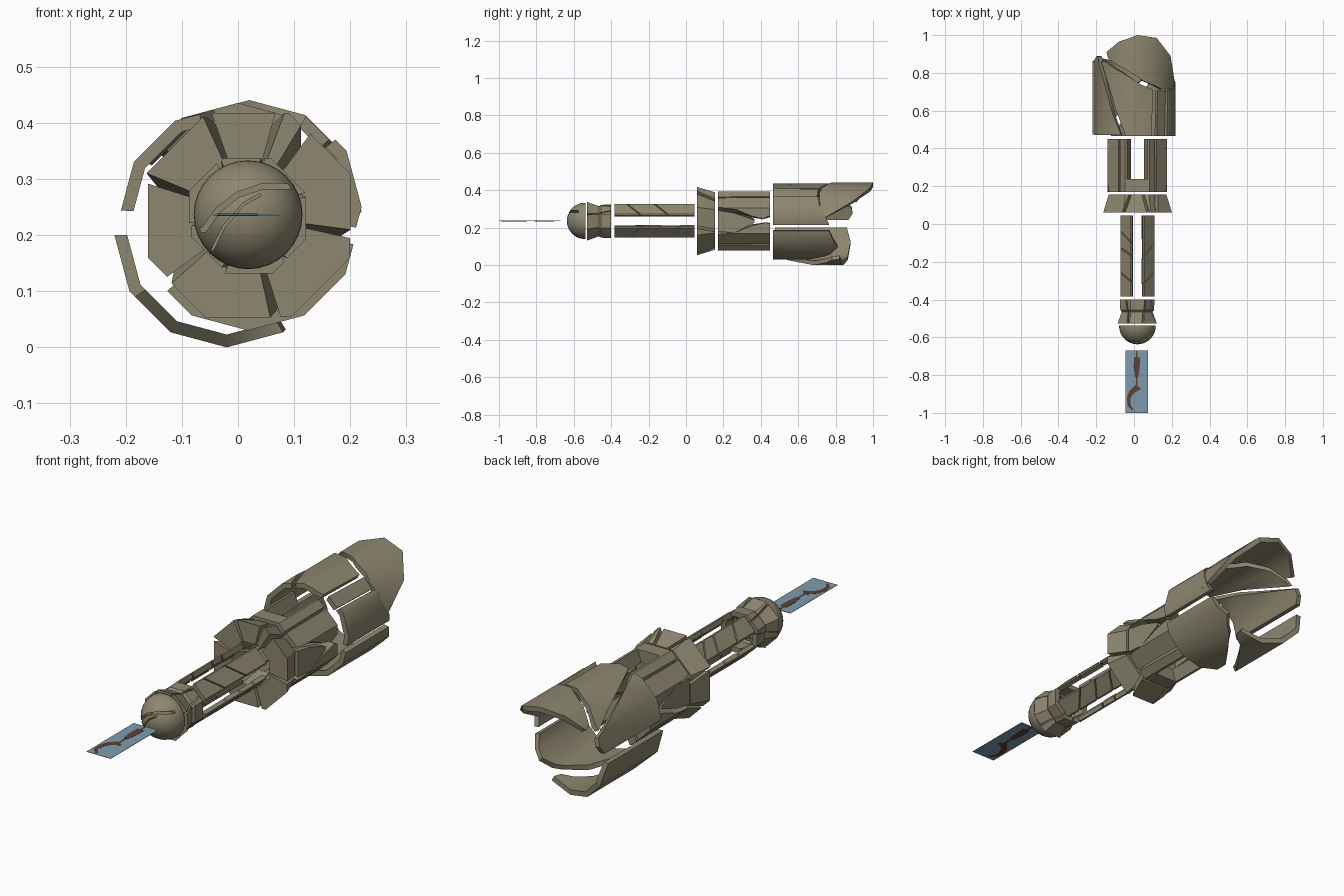
import bpy, bmesh, math, random
from mathutils import Vector

if "Cube" in bpy.data.objects:
    bpy.data.objects.remove(bpy.data.objects["Cube"])

random.seed(4)
CX, CZ = 0.018, 0.236


def material(name, rgb):
    m = bpy.data.materials.new(name)
    m.diffuse_color = (*rgb, 1)
    m.use_nodes = True
    m.node_tree.nodes["Principled BSDF"].inputs["Base Color"].default_value = m.diffuse_color
    return m


OLIVE = material("olive_metal", (0.27, 0.24, 0.16))
BLUE = material("pale_blue", (0.21, 0.33, 0.43))
BROWN = material("dark_brown", (0.12, 0.05, 0.035))


def finish(bm, name, mat, smooth=0):
    bmesh.ops.recalc_face_normals(bm, faces=bm.faces[:])
    me = bpy.data.meshes.new(name)
    bm.to_mesh(me)
    bm.free()
    me.materials.append(mat)
    ob = bpy.data.objects.new(name, me)
    bpy.context.collection.objects.link(ob)
    if smooth:
        bpy.context.view_layer.objects.active = ob
        bpy.ops.object.select_all(action='DESELECT')
        ob.select_set(True)
        bpy.ops.object.shade_smooth_by_angle(angle=math.radians(smooth))
    return ob


def shard(name, poly, prof, thick, n=8, phase=22.5, c=(CX, CZ), smooth=0):
    """Piece of an n-sided tube: outline in (degrees, y), profile [(y, apothem)]."""
    step = 360 / n
    bm = bmesh.new()
    bm.faces.new([bm.verts.new((a, y, 0)) for a, y in poly])

    def cut(co, no):
        bmesh.ops.bisect_plane(bm, geom=bm.verts[:] + bm.edges[:] + bm.faces[:],
                               plane_co=co, plane_no=no, dist=1e-5)
    for k in range(-n, 2 * n):
        cut((phase + k * step, 0, 0), (1, 0, 0))
    for y, _ in prof[1:-1]:
        cut((0, y, 0), (0, 1, 0))

    def place(v, inset):
        a, y = v.co.x, v.co.y
        r = prof[-1][1] if y > prof[0][0] else prof[0][1]
        for (y0, r0), (y1, r1) in zip(prof, prof[1:]):
            if y0 <= y <= y1:
                r = r0 + (r1 - r0) * (y - y0) / (y1 - y0)
        off = (a - phase) % step - step / 2
        r = (r - inset) / math.cos(math.radians(off))
        t = math.radians(a)
        v.co = (c[0] + r * math.cos(t), y, c[1] + r * math.sin(t))
    outer = bm.verts[:]
    res = bmesh.ops.extrude_face_region(bm, geom=bm.faces[:], use_keep_orig=True)
    inner = [g for g in res["geom"] if isinstance(g, bmesh.types.BMVert)]
    for v in outer:
        place(v, 0)
    for v in inner:
        place(v, thick)
    return finish(bm, name, OLIVE, smooth)


def cracked_ring(name, cracks, prof, thick, gap):
    """Ring split at cracks given as (front angle, back angle)."""
    y0, y1 = prof[0][0], prof[-1][0]
    for i, (a0, a1) in enumerate(cracks):
        b0, b1 = cracks[(i + 1) % len(cracks)]
        if i == len(cracks) - 1:
            b0, b1 = b0 + 360, b1 + 360
        shard(f"{name}_{i + 1}", [(a0 + gap, y0), (b0 - gap, y0), (b1 - gap, y1), (a1 + gap, y1)],
              prof, thick, c=(CX + random.uniform(-.003, .003), CZ + random.uniform(-.003, .003)))


# Cracked end dome
bm = bmesh.new()
bmesh.ops.create_uvsphere(bm, u_segments=32, v_segments=20, radius=0.097)
for v in bm.verts:
    v.co = Vector((v.co.x + CX, v.co.z - 0.54, v.co.y + CZ))
res = bmesh.ops.bisect_plane(bm, geom=bm.verts[:] + bm.edges[:] + bm.faces[:], dist=1e-5,
                             plane_co=(0, -0.538, 0), plane_no=(0, 1, 0), clear_outer=True)
bmesh.ops.holes_fill(bm, edges=[e for e in bm.edges if e.is_boundary])
dome = finish(bm, "end_dome", OLIVE, 40)


def ribbon_cut(target, name, path, width):
    bm = bmesh.new()
    rows = []
    for i, (x, z) in enumerate(path):
        p, q = path[max(i - 1, 0)], path[min(i + 1, len(path) - 1)]
        d = Vector((q[0] - p[0], q[1] - p[1])).normalized() * width / 2
        rows.append([bm.verts.new((x + s * d.y, y, z - s * d.x))
                     for s, y in ((-1, -.7), (1, -.7), (1, -.575), (-1, -.575))])
    for r, s in zip(rows, rows[1:]):
        for k in range(4):
            bm.faces.new((r[k], r[(k + 1) % 4], s[(k + 1) % 4], s[k]))
    bm.faces.new(rows[0])
    bm.faces.new(rows[-1])
    cutter = finish(bm, name, OLIVE)
    mod = target.modifiers.new(name, 'BOOLEAN')
    mod.operation, mod.object, mod.solver = 'DIFFERENCE', cutter, 'EXACT'
    bpy.context.view_layer.objects.active = target
    bpy.ops.object.modifier_apply(modifier=name)
    bpy.data.objects.remove(cutter)


ribbon_cut(dome, "upper_crack", [(-.09, .20), (-.06, .21), (-.035, .245), (0, .272), (.045, .287), (.13, .287)], .010)
ribbon_cut(dome, "lower_crack", [(-.07, .13), (-.045, .175), (-.025, .215), (.01, .255), (.04, .272)], .005)

# Flared pommel ring
cracked_ring("pommel", [(20, 38), (75, 60), (118, 130), (190, 170), (245, 262), (310, 300)],
             [(-.528, .103), (-.465, .08), (-.455, .088), (-.40, .09)], .022, 2)

# Four broken grip rails
for i, mid in enumerate((45, 135, 225, 315)):
    a, b = mid - 27, mid + 27
    cuts = [(-.387, -.387)]
    for base in (-.27, -.15, -.05)[:2 + i % 2]:
        s = random.choice((-1, 1)) * random.uniform(.02, .045)
        m = base + random.uniform(-.025, .025)
        cuts.append((m - s, m + s))
    cuts.append((.05, .05))
    for k, ((p, q), (r, s)) in enumerate(zip(cuts, cuts[1:])):
        g = .004
        shard(f"grip_rail_{i + 1}_{k + 1}", [(a, p + g), (b, q + g), (b, s - g), (a, r - g)],
              [(-.39, .09), (.05, .09)], .018 + .002 * (k % 2))

# Wide cracked collar
cracked_ring("collar", [(-10, -18), (56, 48), (72, 78), (112, 104), (160, 168), (219, 211), (285, 296)],
             [(.06, .181), (.155, .152)], .088, 2.5)

# Body: front band with slots, corner prongs and side wedges
BODY = [(.17, .157), (.455, .157)]
for i, (side, off) in enumerate(((0, 0), (180, 0))):
    shard(f"body_wedge_{i + 1}", [(side - 20, .17), (side + 20, .17), (side + 15, .26), (side + 2, .365),
                                  (side - 4, .365), (side - 22, .26)], BODY, .05)
    for s, nm in ((1, "upper"), (-1, "lower")):
        up = [(25, .17), (90, .17), (90, .238), (71, .238), (71, .45), (9, .45), (3, .41), (8, .355), (20, .27)]
        if s < 0:
            up[5], up[6] = (5, .45), (2, .43)
        # mirrored left/right and up/down
        pts = [(s * a if side == 0 else 180 - s * a, y) for a, y in up]
        first = [(p, y) for p, y in pts]
        k = 50 * s if side == 0 else 180 - 50 * s
        j = 54 * s if side == 0 else 180 - 54 * s
        shard(f"body_{nm}_side_{i + 1}", [first[0], (k, .17), (j - (j - k) * .9, .45)] + first[5:], BODY, .05,
              c=(CX, CZ + .003 * s))
        shard(f"body_{nm}_prong_{i + 1}", [(j, .17)] + first[1:5] + [(j + (j - k) * .3, .45)], BODY, .055)

# Large broken emitter shroud
R = [(.4, .1935), (1.0, .1935)]


def shroud(name, poly, c):
    shard(name, poly, R, .022, n=12, phase=0, c=c, smooth=35)


shroud("shroud_top_lid", [(0, .72), (48, .712), (80, .755), (110, .82), (143, .875), (147, .91), (120, .965),
                          (90, 1.0), (60, .985), (30, .89), (12, .79)], (.02, .24))
shroud("shroud_upper_middle", [(62, .465), (103, .465), (125, .66), (150, .86), (143, .86), (110, .805),
                               (80, .74), (60, .71)], (.0, .235))
shroud("shroud_upper_strip", [(42, .465), (59, .465), (57, .708), (40, .702)], (.018, .24))
shroud("shroud_left", [(107, .47), (176, .47), (176, .87), (165, .89), (154, .885), (129, .66)], (-.012, .23))
shroud("shroud_lower_left", [(180, .475), (214, .475), (237, .53), (285, .75), (300, .78), (302, .82), (270, .84),
                             (240, .865), (205, .88), (180, .86)], (-.02, .2))
shroud("shroud_lower_right", [(222, .465), (346, .465), (346, .765), (315, .81), (290, .745), (240, .52)],
       (.018, .23))
shroud("shroud_right", [(-11, .465), (38, .465), (36, .705), (20, .715), (0, .75), (-11, .765)], (.02, .25))


# Thin plate at the end, with dark hooked marking on both faces
def strip(name, path, mat, h):
    """Flat strip; path points are (x, y, half width)."""
    bm = bmesh.new()
    rows = []
    for i, (x, y, w) in enumerate(path):
        p, q = path[max(i - 1, 0)], path[min(i + 1, len(path) - 1)]
        d = Vector((q[0] - p[0], q[1] - p[1])).normalized() * w
        rows.append([bm.verts.new((x + s * d.y, y - s * d.x, CZ + t * h))
                     for s, t in ((-1, -1), (1, -1), (1, 1), (-1, 1))])
    for r, s in zip(rows, rows[1:]):
        for k in range(4):
            bm.faces.new((r[k], r[(k + 1) % 4], s[(k + 1) % 4], s[k]))
    bm.faces.new(rows[0])
    bm.faces.new(rows[-1])
    finish(bm, name, mat, 0)


strip("end_plate", [(.015, -1.0, .059), (.015, -.67, .059)], BLUE, .001)
strip("mark_line", [(.015, -.672, .004), (.015, -.86, .004)], BROWN, .0016)
strip("mark_handle", [(.016, -.705, .016), (.014, -.76, .016), (.014, -.81, .009)], BROWN, .002)
strip("mark_hook", [(.035, -.872, .004), (.012, -.868, .017), (-.014, -.89, .013), (-.028, -.925, .010),
                    (-.026, -.96, .008), (-.006, -.985, .005)], BROWN, .0018)
